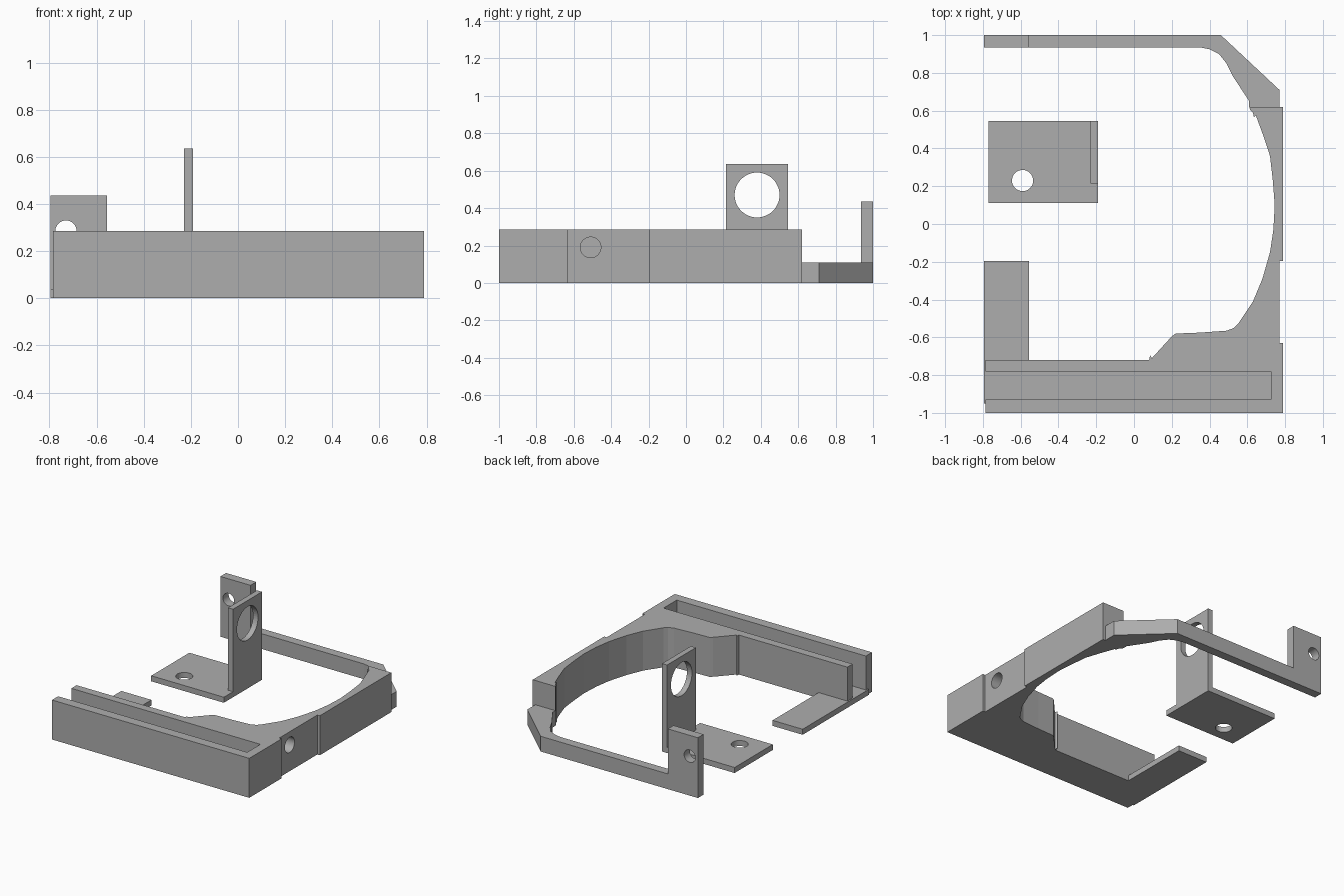
import bpy, bmesh, math
from mathutils import Matrix, Vector

cube = bpy.data.objects.get("Cube")
if cube:
    bpy.data.objects.remove(cube, do_unlink=True)

grey = bpy.data.materials.new("plain grey")
grey.use_nodes = True
grey.diffuse_color = (0.42, 0.42, 0.42, 1)
grey.node_tree.nodes["Principled BSDF"].inputs["Base Color"].default_value = grey.diffuse_color


def finish(name, bm):
    bmesh.ops.recalc_face_normals(bm, faces=bm.faces)
    mesh = bpy.data.meshes.new(name)
    bm.to_mesh(mesh)
    bm.free()
    mesh.materials.append(grey)
    obj = bpy.data.objects.new(name, mesh)
    bpy.context.scene.collection.objects.link(obj)
    return obj


def prism(name, outline, low, high):
    """Extrude a plan outline upward."""
    bm = bmesh.new()
    face = bm.faces.new([bm.verts.new((x, y, low)) for x, y in outline])
    top = bmesh.ops.extrude_face_region(bm, geom=[face])["geom"]
    verts = [v for v in top if isinstance(v, bmesh.types.BMVert)]
    bmesh.ops.translate(bm, verts=verts, vec=(0, 0, high - low))
    return finish(name, bm)


def box(name, x0, x1, y0, y1, z0, z1):
    return prism(name, [(x0, y0), (x1, y0), (x1, y1), (x0, y1)], z0, z1)


def rod(name, centre, axis, radius, length):
    bm = bmesh.new()
    turn = Vector(axis).to_track_quat('Z', 'Y').to_matrix().to_4x4()
    bmesh.ops.create_cone(bm, cap_ends=True, segments=48, radius1=radius, radius2=radius,
                          depth=length, matrix=Matrix.Translation(centre) @ turn)
    return finish(name, bm)


def cut(obj, cutter):
    cutter.hide_render = True
    mod = obj.modifiers.new("cut", 'BOOLEAN')
    mod.operation = 'DIFFERENCE'
    mod.solver = 'EXACT'
    mod.object = cutter
    bpy.context.view_layer.objects.active = obj
    bpy.ops.object.modifier_apply(modifier=mod.name)
    bpy.data.objects.remove(cutter, do_unlink=True)


# Tall body: front beam and the curved side wall
body = prism("main_body", [
    (-.785, -1), (.79, -1), (.79, -.63), (.77, -.63), (.77, -.195), (.79, -.195),
    (.79, .62), (.61, .62), (.615, .605), (.63, .59), (.635, .565), (.645, .575),
    (.68, .48), (.72, .36), (.735, .23), (.745, .1), (.738, -.03), (.72, -.15),
    (.68, -.29), (.63, -.41), (.55, -.53), (.53, -.55), (.49, -.565), (.35, -.575),
    (.22, -.58), (.2, -.595), (.095, -.71), (.085, -.695), (.08, -.72), (-.785, -.72)], 0, .285)
cut(body, box("slot_cutter", -.9, .725, -.93, -.78, .04, .4))
cut(body, rod("side_hole_cutter", (.77, -.51, .19), (1, 0, 0), .055, .26))

# Thin foot behind the open end of the beam
prism("foot_plate", [(-.795, -.95), (-.785, -.95), (-.785, -.72), (-.555, -.72),
                     (-.555, -.195), (-.795, -.195)], 0, .04)

# Low arm around the back corner
prism("back_arm", [
    (-.795, 1), (.46, 1), (.77, .71), (.77, .62), (.61, .62), (.61, .65), (.525, .78),
    (.49, .85), (.45, .9), (.4, .925), (.35, .935), (-.795, .935)], 0, .11)

# Drilled tab at the end of the arm
tab = box("arm_tab", -.795, -.555, .935, 1, .11, .435)
cut(tab, rod("tab_hole_cutter", (-.73, .97, .285), (0, 1, 0), .045, .3))

# Separate angle bracket
base = box("bracket_base", -.77, -.19, .11, .545, 0, .04)
cut(base, rod("base_hole_cutter", (-.59, .23, .02), (0, 0, 1), .056, .3))
upright = box("bracket_upright", -.23, -.19, .215, .545, .04, .635)
cut(upright, rod("upright_hole_cutter", (-.21, .38, .47), (1, 0, 0), .12, .3))
